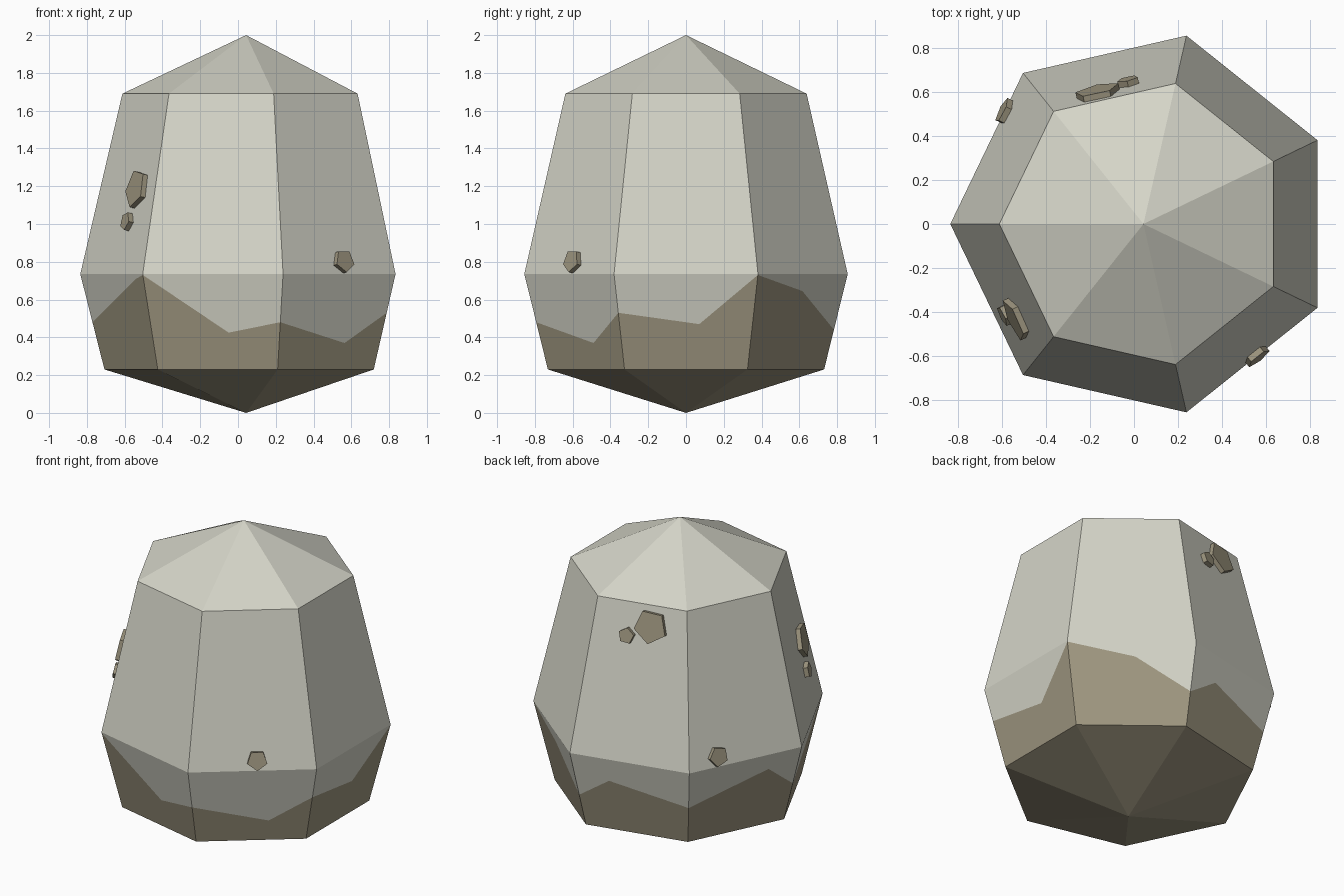
import bpy, bmesh, math
from mathutils import Vector, Matrix

if "Cube" in bpy.data.objects:
    bpy.data.objects.remove(bpy.data.objects["Cube"])

N, CX = 7, 0.043
# ring radii and heights: foot, belly, shoulder
R0, Z0, R1, Z1, R2, Z2 = 0.75, 0.23, 0.878, 0.735, 0.655, 1.69


def material(name, col):
    m = bpy.data.materials.new(name)
    m.diffuse_color = (*col, 1)
    m.use_nodes = True
    m.node_tree.nodes["Principled BSDF"].inputs["Base Color"].default_value = m.diffuse_color
    return m


STONE = material("pale stone", (0.66, 0.66, 0.575))
EARTH = material("brown earth", (0.345, 0.308, 0.216))


def finish(bm, name, mats):
    bmesh.ops.remove_doubles(bm, verts=bm.verts, dist=0.0005)
    bmesh.ops.recalc_face_normals(bm, faces=bm.faces)
    me = bpy.data.meshes.new(name)
    bm.to_mesh(me)
    bm.free()
    for m in mats:
        me.materials.append(m)
    ob = bpy.data.objects.new(name, me)
    bpy.context.collection.objects.link(ob)
    return ob


def radius(z):
    if z < Z1:
        return R0 + (R1 - R0) * (z - Z0) / (Z1 - Z0)
    return R1 + (R2 - R1) * (z - Z1) / (Z2 - Z1)


def corner(i, z):
    a = math.pi + 2 * math.pi * i / N
    return Vector((CX + radius(z) * math.cos(a), radius(z) * math.sin(a), z))


# Stone body; side 0 starts at the -x corner and sides run counter-clockwise.
# Earth line per side: height at its first corner, then kink position and height
LINE = [(0.48, 0.88, 0.71), (0.73, 0.60, 0.425), (0.48, 0.65, 0.37),
        (0.53, 0.60, 0.47), (0.73, 0.53, 0.645), (0.44, 0.30, 0.58),
        (0.48, 0.73, 0.63)]
bm = bmesh.new()


def face(points, mat):
    f = bm.faces.new([bm.verts.new(p) for p in points])
    f.material_index = mat


for i in range(N):
    j = i + 1
    za, t, zk = LINE[i]
    zb = LINE[j % N][0]
    a, b = corner(i, za), corner(j, zb)
    kink = corner(i, zk).lerp(corner(j, zk), t)
    face([(CX, 0, 0), corner(j, Z0), corner(i, Z0)], 1)
    face([corner(i, Z0), corner(j, Z0), b, kink, a], 1)
    face([a, kink, b, corner(j, Z1), corner(i, Z1)], 0)
    face([corner(i, Z1), corner(j, Z1), corner(j, Z2), corner(i, Z2)], 0)
    face([corner(i, Z2), corner(j, Z2), (CX, 0, 2.0)], 0)
finish(bm, "stone_body", [STONE, EARTH])


# Five-sided chips lying on the upper sides: side, sideways offset, height, size, turn
CHIPS = [(0, 0.14, 1.185, 0.105, -8), (0, 0.098, 1.01, 0.05, 15),
         (2, 0.029, 0.80, 0.062, 0), (5, 0.071, 1.565, 0.105, -4),
         (5, -0.077, 1.49, 0.05, 30), (6, -0.186, 0.80, 0.062, -14)]
for k, (side, u, z, size, turn) in enumerate(CHIPS):
    lo = (corner(side, Z1) + corner(side + 1, Z1)) / 2
    hi = (corner(side, Z2) + corner(side + 1, Z2)) / 2
    up = (hi - lo).normalized()
    across = (corner(side + 1, Z1) - corner(side, Z1)).normalized()
    out = across.cross(up)
    pos = lo.lerp(hi, (z - Z1) / (Z2 - Z1)) + across * u + out * 0.008
    frame = Matrix((across, up, out)).transposed().to_4x4()
    frame.translation = pos
    spin = Matrix.Rotation(math.radians(turn), 4, 'Z')
    bm = bmesh.new()
    ring = [Vector((math.sin(2 * math.pi * n / 5), -math.cos(2 * math.pi * n / 5), 0)) * size
            for n in range(5)]
    base = bm.faces.new([bm.verts.new(p - Vector((0, 0, 0.02))) for p in ring])
    top = bmesh.ops.extrude_face_region(bm, geom=[base])
    bmesh.ops.translate(bm, vec=(0, 0, 0.04),
                        verts=[v for v in top["geom"] if isinstance(v, bmesh.types.BMVert)])
    bm.transform(frame @ spin)
    finish(bm, f"chip_{k + 1}", [EARTH])
